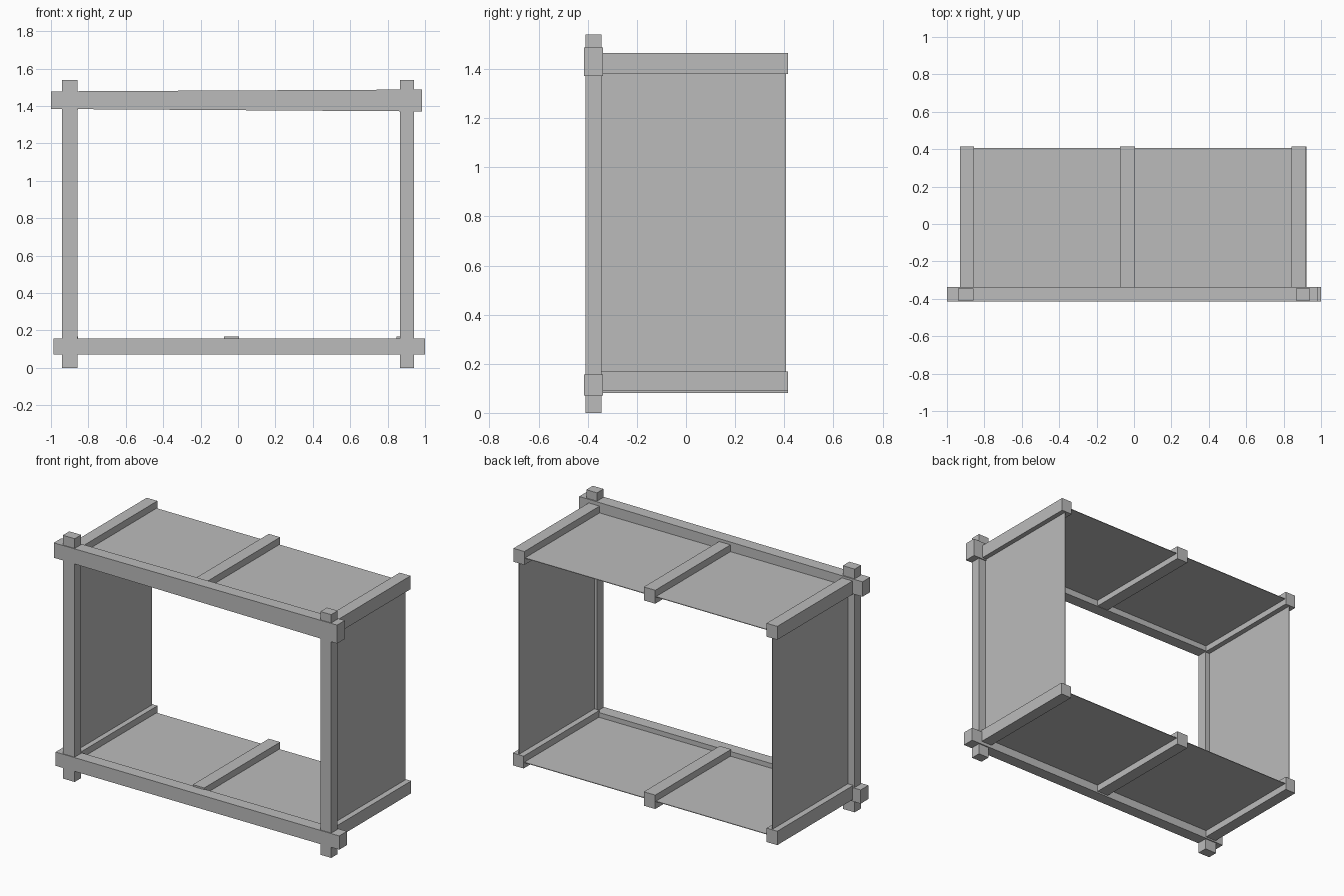
import bpy
import bmesh

cube = bpy.data.objects.get("Cube")
if cube:
    bpy.data.objects.remove(cube, do_unlink=True)

GREY = (0.5, 0.5, 0.5, 1.0)
grey = bpy.data.materials.new("plain grey")
grey.use_nodes = True
grey.diffuse_color = GREY
grey.node_tree.nodes["Principled BSDF"].inputs["Base Color"].default_value = GREY


def box(name, xs, ys, zs, right_zs=None):
    """Box between limits; right_zs gives the +x end its own height."""
    bm = bmesh.new()
    bmesh.ops.create_cube(bm, size=1)
    for v in bm.verts:
        i, j, k = (int(c > 0) for c in v.co)
        heights = right_zs if right_zs and i else zs
        v.co = (xs[i], ys[j], heights[k])
    mesh = bpy.data.meshes.new(name)
    bm.to_mesh(mesh)
    bm.free()
    mesh.materials.append(grey)
    obj = bpy.data.objects.new(name, mesh)
    bpy.context.collection.objects.link(obj)
    return obj


# Front posts
for side, xs in (("right", (-0.94, -0.857)), ("left", (0.865, 0.94))):
    box(side + "_post", xs, (-0.41, -0.345), (0, 1.54))

# Long front rails, the upper one slightly tapered
FRONT = (-0.415, -0.338)
box("upper_front_rail", (-1, 0.985), FRONT, (1.384, 1.478), (1.371, 1.488))
box("lower_front_rail", (-0.987, 1), FRONT, (0.07, 0.157))

# Cross beams running to the back
DEPTH = (-0.345, 0.415)
for side, xs in (("right", (-0.93, -0.855)), ("middle", (-0.075, 0.005)),
                 ("left", (0.842, 0.918))):
    box("upper_" + side + "_beam", xs, DEPTH, (1.38, 1.465))
    shift = 0.01 if side == "left" else 0
    box("lower_" + side + "_beam", [x + shift * 0.5 for x in xs], DEPTH,
        (0.08 + shift, 0.168))

# Thin shelf and side panels set into the middle of the beams
THIN = 0.002
PANEL = (-0.345, 0.407)
for name, z in (("upper_shelf", 1.42), ("lower_shelf", 0.125)):
    box(name, (-0.89, 0.885), PANEL, (z - THIN, z + THIN))
for name, x in (("right_side_panel", -0.89), ("left_side_panel", 0.885)):
    box(name, (x - THIN, x + THIN), PANEL, (0.125, 1.42))
